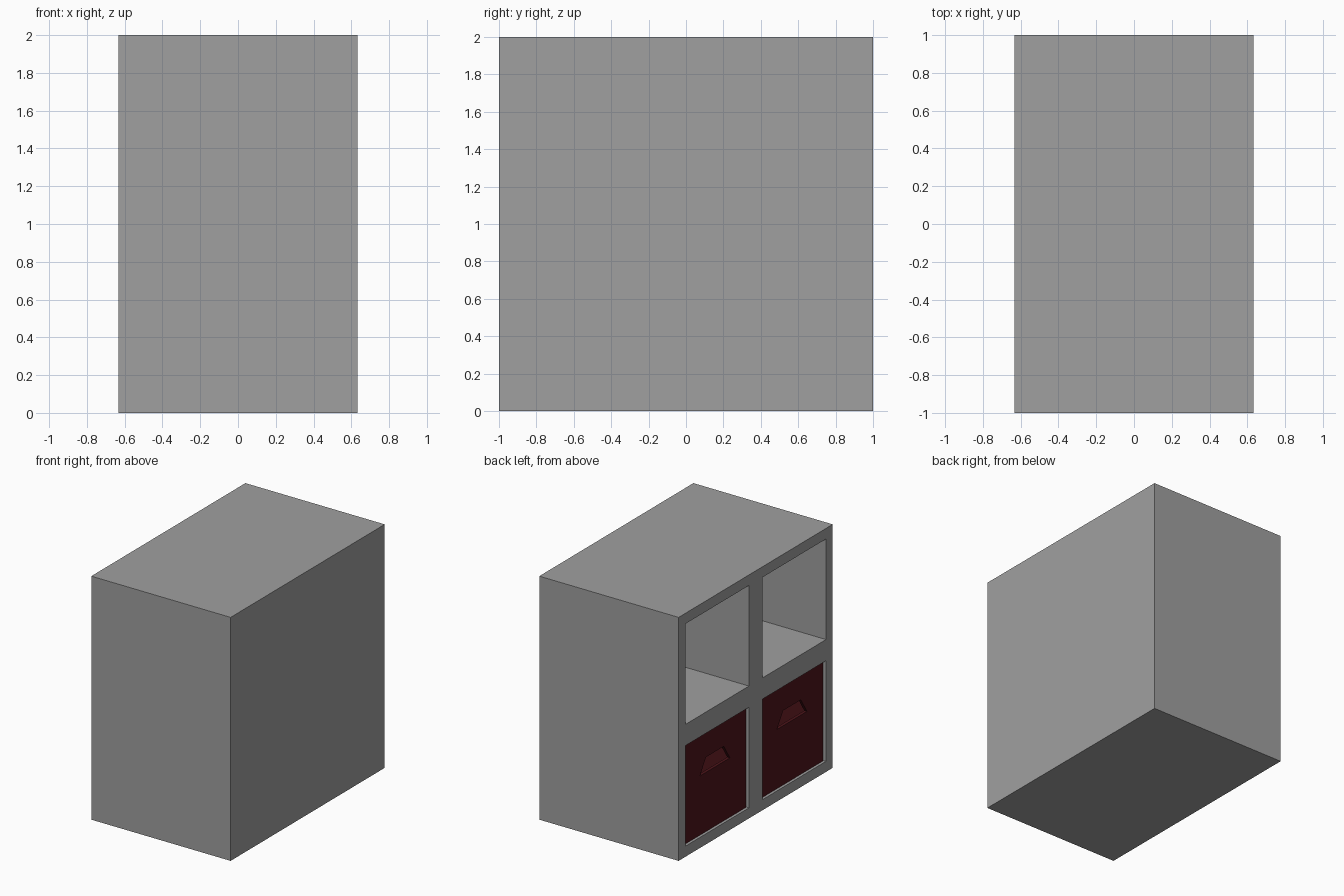
import bpy
import bmesh
from mathutils import Vector

old = bpy.data.objects.get("Cube")
if old:
    bpy.data.objects.remove(old, do_unlink=True)


def make_material(name, color):
    mat = bpy.data.materials.new(name)
    mat.use_nodes = True
    mat.diffuse_color = (*color, 1)
    bsdf = mat.node_tree.nodes["Principled BSDF"]
    bsdf.inputs["Base Color"].default_value = (*color, 1)
    return mat


GREY = make_material("grey cabinet", (0.35, 0.35, 0.35))
RED = make_material("dark red bin", (0.075, 0.007, 0.01))


def mesh_object(name, bm, mat):
    bmesh.ops.recalc_face_normals(bm, faces=bm.faces)
    mesh = bpy.data.meshes.new(name)
    bm.to_mesh(mesh)
    bm.free()
    mesh.materials.append(mat)
    obj = bpy.data.objects.new(name, mesh)
    bpy.context.collection.objects.link(obj)
    return obj


def add_box(bm, low, high):
    low, high = Vector(low), Vector(high)
    verts = bmesh.ops.create_cube(bm, size=1)["verts"]
    bmesh.ops.scale(bm, vec=high - low, verts=verts)
    bmesh.ops.translate(bm, vec=(low + high) / 2, verts=verts)


def add_prism(bm, profile, x0, x1):
    """Extrude a closed (y, z) profile along x."""
    face = bm.faces.new([bm.verts.new((x0, y, z)) for y, z in profile])
    moved = bmesh.ops.extrude_face_region(bm, geom=[face])["geom"]
    verts = [v for v in moved if isinstance(v, bmesh.types.BMVert)]
    bmesh.ops.translate(bm, vec=(x1 - x0, 0, 0), verts=verts)


def carve(obj, cutter_bm):
    """Subtract the cutter shape, then discard it."""
    cutter = mesh_object("cutter", cutter_bm, obj.data.materials[0])
    cutter.hide_render = True
    mod = obj.modifiers.new("carve", "BOOLEAN")
    mod.operation = "DIFFERENCE"
    mod.solver = "EXACT"
    mod.object = cutter
    bpy.context.view_layer.objects.active = obj
    bpy.ops.object.modifier_apply(modifier=mod.name)
    bpy.data.objects.remove(cutter, do_unlink=True)


HALF = 0.633          # half the cabinet depth
WALL = 0.087          # board thickness
CELL = 0.826          # cubby opening size
INNER = HALF - WALL   # inner face of the closed panel

# Cabinet: solid block with four cubbies open toward -x
bm = bmesh.new()
add_box(bm, (-HALF, -1, 0), (HALF, 1, 2))
cabinet = mesh_object("cabinet", bm, GREY)
bm = bmesh.new()
for y in (-1, 0):
    for z in (0, 1):
        low = Vector((-HALF - 0.1, y + WALL, z + WALL))
        add_box(bm, low, (INNER, low.y + CELL, low.z + CELL))
carve(cabinet, bm)

# Storage bins: open-topped boxes with a trapezoid hand hole
FRONT = -HALF + 0.02
SKIN = 0.025
FLOOR = WALL + 0.002
for side, y in (("back", 0.5), ("front", -0.5)):
    bm = bmesh.new()
    add_box(bm, (FRONT, y - 0.4, FLOOR), (INNER - 0.01, y + 0.4, 0.897))
    storage_bin = mesh_object(side + "_bin", bm, RED)

    bm = bmesh.new()
    add_box(bm, (FRONT + SKIN, y - 0.4 + SKIN, FLOOR + SKIN),
            (INNER - 0.01 - SKIN, y + 0.4 - SKIN, 1))
    carve(storage_bin, bm)

    bm = bmesh.new()
    hole = [(y - 0.195, 0.575), (y + 0.195, 0.575), (y + 0.115, 0.70), (y - 0.115, 0.70)]
    add_prism(bm, hole, FRONT - 0.05, FRONT + 0.1)
    carve(storage_bin, bm)
